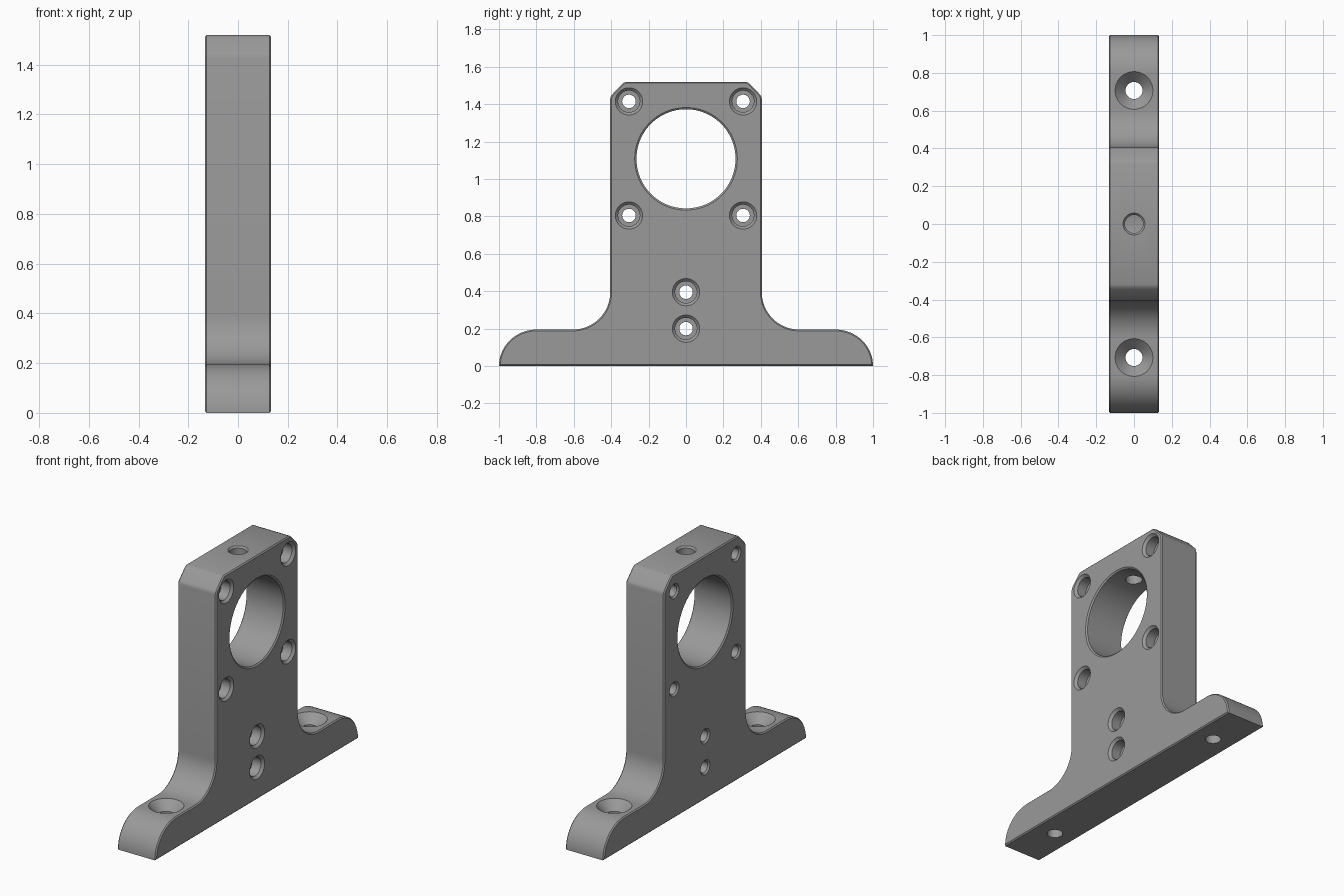
import bpy, bmesh, math
from mathutils import Matrix

if "Cube" in bpy.data.objects:
    bpy.data.objects.remove(bpy.data.objects["Cube"])

HALF = 0.133      # half thickness of the plate
EDGE = 0.007      # small edge break

metal = bpy.data.materials.new("grey_metal")
metal.diffuse_color = (0.32, 0.32, 0.32, 1)
metal.use_nodes = True
metal.node_tree.nodes["Principled BSDF"].inputs["Base Color"].default_value = metal.diffuse_color


def make_object(name, bm):
    bmesh.ops.recalc_face_normals(bm, faces=bm.faces)
    mesh = bpy.data.meshes.new(name)
    bm.to_mesh(mesh)
    bm.free()
    mesh.materials.append(metal)
    obj = bpy.data.objects.new(name, mesh)
    bpy.context.collection.objects.link(obj)
    return obj


def arc(cy, cz, r, a0, a1, n=16):
    steps = [math.radians(a0 + (a1 - a0) * i / n) for i in range(n + 1)]
    return [(cy + r * math.cos(a), cz + r * math.sin(a)) for a in steps]


def lathe(name, profile, axis, location, n=48):
    """Closed turned cutter; profile is (radius, distance along axis)."""
    bm = bmesh.new()
    rings = [[bm.verts.new((r * math.cos(2 * math.pi * i / n),
                            r * math.sin(2 * math.pi * i / n), h))
              for i in range(n)] for r, h in profile]
    for a, b in zip(rings, rings[1:]):
        for i in range(n):
            j = (i + 1) % n
            bm.faces.new((a[i], a[j], b[j], b[i]))
    bm.faces.new(rings[0])
    bm.faces.new(rings[-1])
    turn = Matrix.Rotation(math.pi / 2, 4, 'Y') if axis == 'X' else Matrix()
    bm.transform(Matrix.Translation(location) @ turn)
    return make_object(name, bm)


# Bracket outline: foot tip, flat foot, fillet, column side, cut top corner
right = arc(0.8, 0, 0.195, 0, 90)
right = [(0.8 + (y - 0.8) * 0.2 / 0.195, z) for y, z in right]
right += arc(0.605, 0.395, 0.2, 270, 180)
right += [(0.405, 1.43), (0.402, 1.442), (0.395, 1.452),
          (0.345, 1.505), (0.335, 1.514), (0.32, 1.52)]
outline = right + [(-y, z) for y, z in reversed(right)]

# Plate with softened rims
bm = bmesh.new()
cap = bm.faces.new([bm.verts.new((-HALF, y, z)) for y, z in outline])
ext = bmesh.ops.extrude_face_region(bm, geom=[cap])
bmesh.ops.translate(bm, vec=(2 * HALF, 0, 0),
                    verts=[v for v in ext["geom"] if isinstance(v, bmesh.types.BMVert)])
bmesh.ops.recalc_face_normals(bm, faces=bm.faces)
rims = [e for e in bm.edges if abs(e.verts[0].co.x - e.verts[1].co.x) < 1e-5]
bmesh.ops.bevel(bm, geom=rims, offset=EDGE, segments=1, affect='EDGES', profile=0.5)
bracket = make_object("bracket", bm)

# Large bore with chamfered rims
cutters = [lathe("bore_cutter", [
    (0.285, -HALF - 0.008), (0.265, -HALF + 0.007),
    (0.265, HALF - 0.007), (0.285, HALF + 0.008)], 'X', (0, 0, 1.108), 96)]

# Counterbored screw holes
screw = [(0.056, -HALF - 0.01), (0.036, -HALF + 0.01), (0.036, HALF - 0.075),
         (0.058, HALF - 0.075), (0.058, HALF - 0.015), (0.083, HALF + 0.01)]
for y, z in [(-0.305, 1.415), (0.305, 1.415), (-0.305, 0.805),
             (0.305, 0.805), (0, 0.395), (0, 0.2)]:
    cutters.append(lathe("screw_hole_cutter", screw, 'X', (0, y, z)))

# Countersunk foot holes
sink = [(0.045, -0.05), (0.045, 0.14), (0.1, 0.195), (0.12, 0.215)]
for side in (-1, 1):
    cutters.append(lathe("foot_hole_cutter", sink, 'Z', (0, side * 0.707, 0)))

# Set screw hole from the top into the bore
cutters.append(lathe("top_hole_cutter", [
    (0.048, 1.2), (0.048, 1.51), (0.068, 1.53)], 'Z', (0, 0, 0)))

bpy.context.view_layer.objects.active = bracket
bracket.select_set(True)
for c in cutters:
    mod = bracket.modifiers.new("cut", 'BOOLEAN')
    mod.operation = 'DIFFERENCE'
    mod.solver = 'EXACT'
    mod.object = c
    bpy.ops.object.modifier_apply(modifier=mod.name)
for c in cutters:
    bpy.data.objects.remove(c, do_unlink=True)

bpy.ops.object.shade_smooth_by_angle(angle=math.radians(30))
